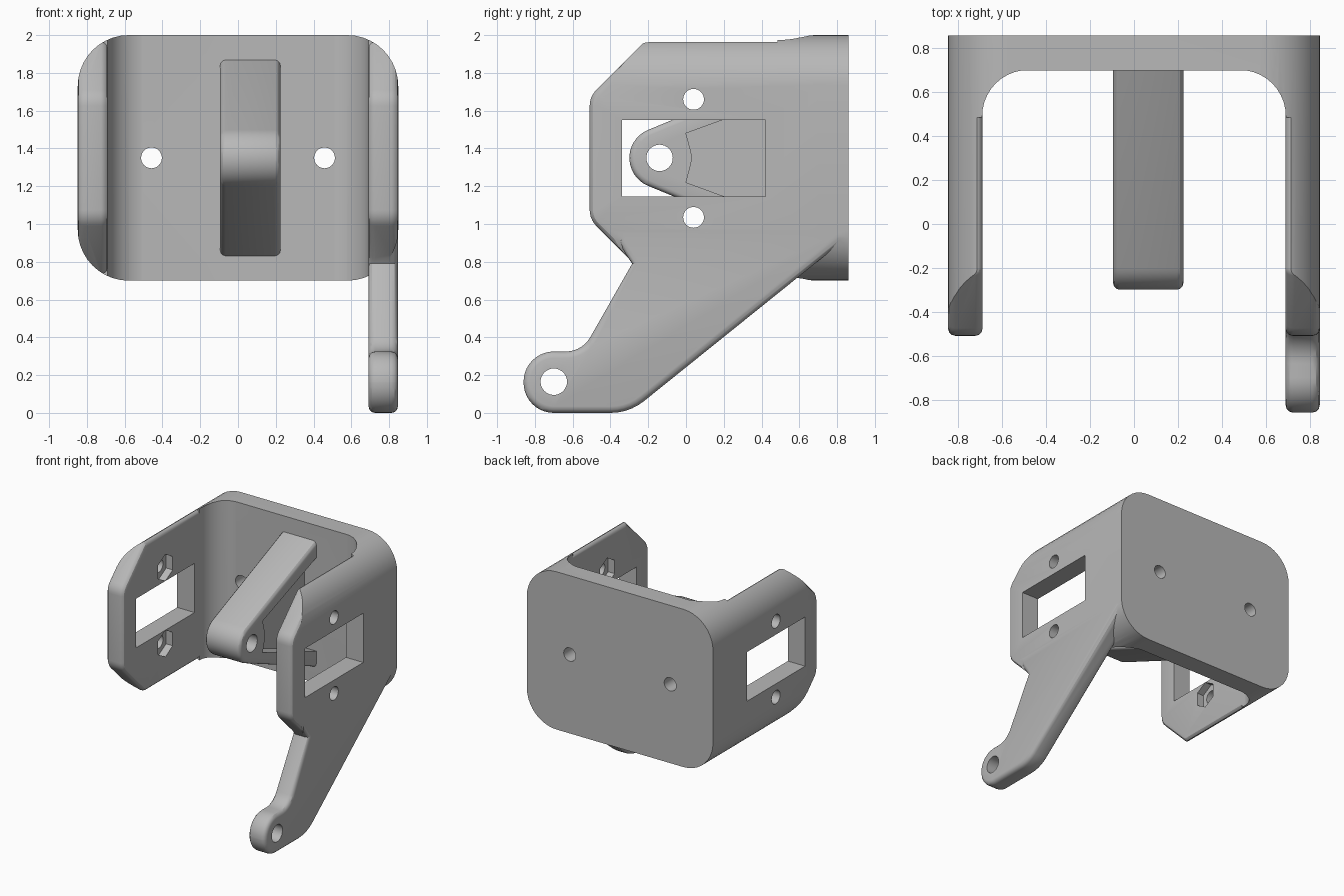
import bpy, bmesh, math
from mathutils import Vector

if "Cube" in bpy.data.objects:
    bpy.data.objects.remove(bpy.data.objects["Cube"], do_unlink=True)

grey = bpy.data.materials.new("plain_grey")
grey.use_nodes = True
grey.diffuse_color = (0.48, 0.48, 0.48, 1)
grey.node_tree.nodes["Principled BSDF"].inputs["Base Color"].default_value = grey.diffuse_color


def outline(points):
    """Polygon whose corners (a, b, radius) are filleted."""
    result = []
    count = len(points)
    for i, corner in enumerate(points):
        p = Vector(corner[:2])
        radius = corner[2] if len(corner) > 2 else 0
        if not radius:
            result.append(p)
            continue
        u = (Vector(points[i - 1][:2]) - p).normalized()
        v = (Vector(points[(i + 1) % count][:2]) - p).normalized()
        angle = u.angle(v)
        turn = math.pi - angle
        reach = radius / math.tan(angle / 2)
        centre = p + (u + v).normalized() * radius / math.sin(angle / 2)
        start, end = p + u * reach - centre, p + v * reach - centre
        steps = max(3, math.ceil(turn / 0.16))
        for k in range(steps + 1):
            t = k / steps
            result.append(centre + (start * math.sin(turn * (1 - t))
                                    + end * math.sin(turn * t)) / math.sin(turn))
    return result


def ring(a, b, radius, sides=32):
    return [Vector((a + radius * math.cos(math.pi / 2 + math.tau * i / sides),
                    b + radius * math.sin(math.pi / 2 + math.tau * i / sides)))
            for i in range(sides)]


def prism(name, shape, axis, low, high, rim=0):
    """Extrude a flat outline along an axis, with optional rounded rims."""
    place = {"X": lambda p, d: (d, p.x, p.y),
             "Y": lambda p, d: (p.x, d, p.y),
             "Z": lambda p, d: (p.x, p.y, d)}[axis]
    bm = bmesh.new()
    ends = [[bm.verts.new(place(p, d)) for p in shape] for d in (low, high)]
    caps = [bm.faces.new(loop) for loop in ends]
    n = len(shape)
    for i in range(n):
        j = (i + 1) % n
        bm.faces.new((ends[0][i], ends[0][j], ends[1][j], ends[1][i]))
    bmesh.ops.recalc_face_normals(bm, faces=bm.faces[:])
    if rim:
        edges = [e for cap in caps for e in cap.edges]
        bmesh.ops.bevel(bm, geom=edges, offset=rim, segments=3, profile=0.5,
                        affect="EDGES", clamp_overlap=False)
        bmesh.ops.recalc_face_normals(bm, faces=bm.faces[:])
    mesh = bpy.data.meshes.new(name)
    bm.to_mesh(mesh)
    bm.free()
    mesh.materials.append(grey)
    obj = bpy.data.objects.new(name, mesh)
    bpy.context.collection.objects.link(obj)
    return obj


def combine(target, other, operation):
    other.hide_render = True
    mod = target.modifiers.new("combine", "BOOLEAN")
    mod.operation = operation
    mod.solver = "EXACT"
    mod.object = other
    bpy.context.view_layer.objects.active = target
    bpy.ops.object.modifier_apply(modifier=mod.name)
    bpy.data.objects.remove(other, do_unlink=True)


def rectangle(a0, b0, a1, b1, r=0):
    return outline([(a0, b0, r), (a1, b0, r), (a1, b1, r), (a0, b1, r)])


# Back plate, clipped later by the rounded envelope
frame = prism("bracket_frame", rectangle(-1, 0.5, 1, 2.3), "Y", 0.70, 1.0)

# Side panels with chamfered fronts, and inner corner fillets
panel = outline([(0.95, 0.735), (0.95, 1.965), (-0.22, 1.965, 0.05), (-0.51, 1.675, 0.12),
                 (-0.51, 1.025, 0.12), (-0.22, 0.735, 0.05)])
for s in (1, -1):
    combine(frame, prism("side_panel", panel, "X", s * 0.69, s * 0.848, 0.035), "UNION")
    fillet = outline([(s * 0.78, 0.485), (s * 0.692, 0.485), (s * 0.692, 0.702, 0.21),
                      (s * 0.475, 0.702), (s * 0.475, 0.78), (s * 0.78, 0.78)])
    combine(frame, prism("corner_fillet", fillet, "Z", 0.4, 2.4), "UNION")

# Rounded envelope trims the plate and panel corners
envelope = prism("envelope", rectangle(-0.8485, 0.70, 0.8485, 2.0, 0.27), "Y", -0.7, 0.86)
combine(frame, envelope, "INTERSECT")

# Long leg dropping from the left panel
leg = outline([(-0.86, 0, 0.16), (-0.30, 0, 0.28), (0.84, 0.917), (0.84, 1.1), (-0.36, 1.1),
               (-0.36, 0.9), (-0.285, 0.79), (-0.55, 0.325, 0.15), (-0.86, 0.325, 0.16)])
combine(frame, prism("drop_leg", leg, "X", 0.691, 0.847, 0.035), "UNION")
combine(frame, prism("leg_hole", ring(-0.70, 0.165, 0.07), "X", 0.5, 1), "DIFFERENCE")

# Windows, screw holes and hexagonal nut pockets in the panels
for s in (1, -1):
    combine(frame, prism("window", rectangle(-0.34, 1.145, 0.42, 1.55), "X", s * 0.5, s),
            "DIFFERENCE")
    for z in (1.035, 1.66):
        combine(frame, prism("screw_hole", ring(0.04, z, 0.055), "X", s * 0.5, s), "DIFFERENCE")
        combine(frame, prism("nut_pocket", ring(0.04, z, 0.11, 6), "X", s * 0.5, s * 0.75),
                "DIFFERENCE")
    combine(frame, prism("plate_hole", ring(s * 0.458, 1.35, 0.055), "Y", 0.5, 1), "DIFFERENCE")

# Centre hinge arm with a recessed web on each side
arm = prism("hinge_arm", outline([(0.78, 1.902), (-0.56, 1.35, 0.16), (0.78, 0.798)]),
            "X", -0.095, 0.225, 0.03)
recess = outline([(0.74, 1.75), (0.0, 1.48), (0.035, 1.35, 0.15), (0.0, 1.22), (0.74, 0.95)])
for inner, outer in ((0.115, 0.4), (0.015, -0.3)):
    combine(arm, prism("recess", recess, "X", inner, outer), "DIFFERENCE")
combine(arm, prism("arm_hole", ring(-0.14, 1.35, 0.07), "X", -0.4, 0.5), "DIFFERENCE")
combine(frame, arm, "UNION")

# Smooth the rounded surfaces, keep hard edges
bpy.ops.object.select_all(action="DESELECT")
frame.select_set(True)
bpy.context.view_layer.objects.active = frame
bpy.ops.object.shade_smooth_by_angle(angle=math.radians(30))
